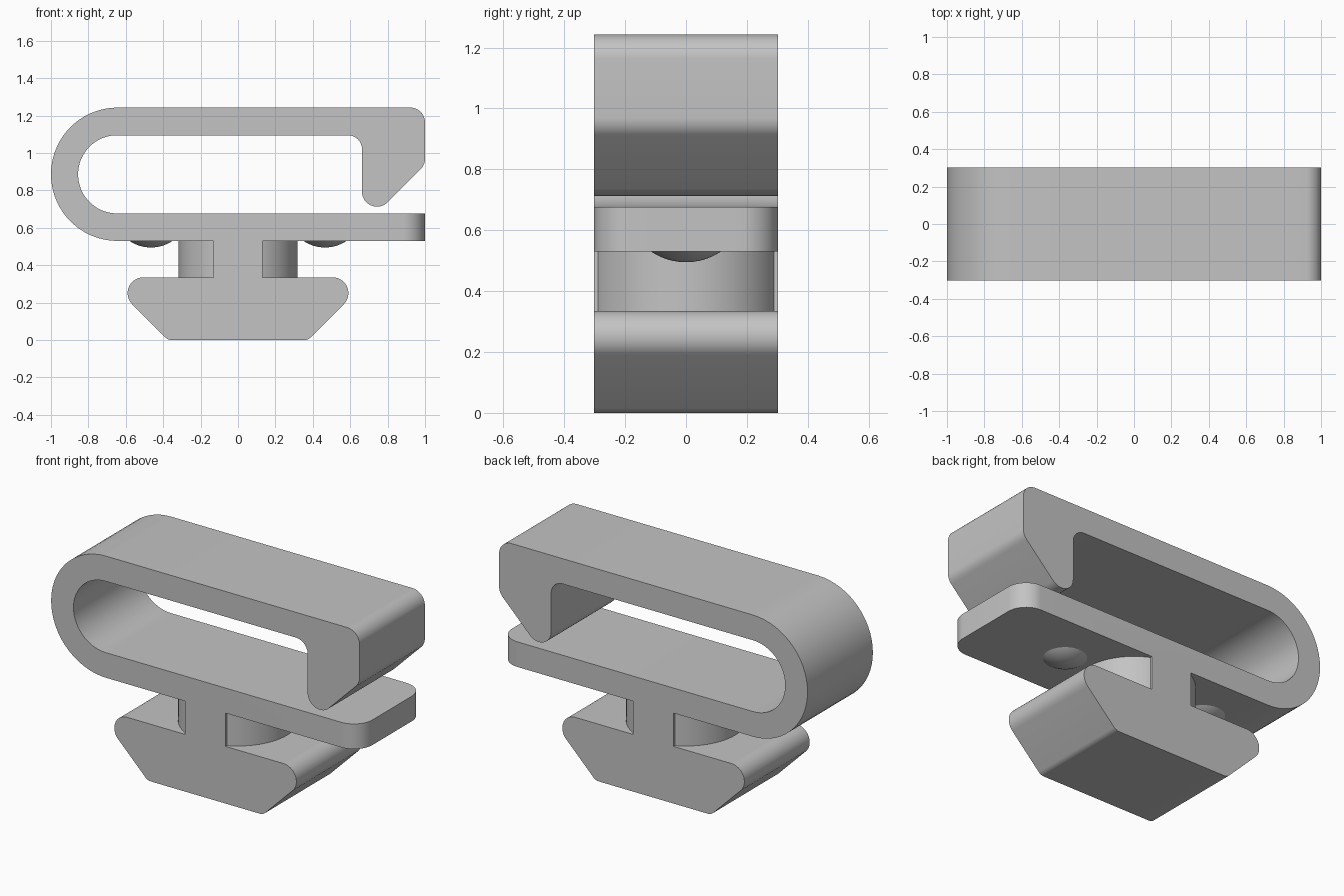
import bpy, bmesh, math
from mathutils import Vector

if "Cube" in bpy.data.objects:
    bpy.data.objects.remove(bpy.data.objects["Cube"])

HALF = 0.3025                       # half depth of the extruded body
STRIP_LOW, STRIP_TOP = 0.53, 0.677  # lower arm of the clip
BASE_TOP = 0.335

grey = bpy.data.materials.new("plain_grey")
grey.use_nodes = True
grey.diffuse_color = (0.55, 0.55, 0.55, 1)
grey.node_tree.nodes["Principled BSDF"].inputs["Base Color"].default_value = grey.diffuse_color


def finish(bm, name):
    bmesh.ops.recalc_face_normals(bm, faces=bm.faces[:])
    mesh = bpy.data.meshes.new(name)
    bm.to_mesh(mesh)
    bm.free()
    mesh.materials.append(grey)
    obj = bpy.data.objects.new(name, mesh)
    bpy.context.collection.objects.link(obj)
    bpy.ops.object.select_all(action='DESELECT')
    obj.select_set(True)
    bpy.context.view_layer.objects.active = obj
    bpy.ops.object.shade_smooth_by_angle(angle=math.radians(30))
    return obj


def fillet(corners):
    """Round each (x, z, radius) corner of a closed outline."""
    out = []
    for i, (x, z, r) in enumerate(corners):
        p = Vector((x, z))
        if not r:
            out.append(p)
            continue
        a = (Vector(corners[i - 1][:2]) - p).normalized()
        b = (Vector(corners[(i + 1) % len(corners)][:2]) - p).normalized()
        half = a.angle(b) / 2
        centre = p + (a + b).normalized() * (r / math.sin(half))
        start = p + a * (r / math.tan(half)) - centre
        end = p + b * (r / math.tan(half)) - centre
        sweep = math.pi - 2 * half
        steps = max(4, round(sweep / math.radians(6)))
        for k in range(steps + 1):
            t = sweep * k / steps
            out.append(centre + (start * math.sin(sweep - t) + end * math.sin(t)) / math.sin(sweep))
    return out


def extrude(bm, points, offset):
    face = bm.faces.new([bm.verts.new(p) for p in points])
    result = bmesh.ops.extrude_face_region(bm, geom=[face])
    moved = [v for v in result["geom"] if isinstance(v, bmesh.types.BMVert)]
    bmesh.ops.translate(bm, verts=moved, vec=offset)


# Clip, neck and foot share one outline
outline = fillet([
    (-0.374, 0, 0.05), (0.374, 0, 0.05), (0.709, BASE_TOP, 0.084),   # foot
    (0.132, BASE_TOP, 0), (0.132, STRIP_LOW, 0),                     # neck
    (1, STRIP_LOW, 0), (1, STRIP_TOP, 0),                            # lower arm
    (-0.855, STRIP_TOP, 0.2085), (-0.855, 1.095, 0.2085),            # inner bend
    (0.663, 1.095, 0.075), (0.663, 0.6, 0.08),                       # hook
    (1, 0.937, 0.08), (1, 1.243, 0.08),
    (-1, 1.243, 0.356), (-1, STRIP_LOW, 0.356),                      # outer bend
    (-0.132, STRIP_LOW, 0), (-0.132, BASE_TOP, 0),
    (-0.709, BASE_TOP, 0.084)])
bm = bmesh.new()
extrude(bm, [(p.x, -HALF, p.y) for p in outline], (0, 2 * HALF, 0))

# Round the free corners of the lower arm
tips = [e for e in bm.edges
        if all(v.co.x > 0.99 and v.co.z < 0.7 for v in e.verts)
        and abs(e.verts[0].co.y - e.verts[1].co.y) < 0.01]
bmesh.ops.bevel(bm, geom=tips, offset=0.12, segments=14, profile=0.5, affect='EDGES')
finish(bm, "clip_body")

# Round drum around the neck, trimmed to the body depth
bm = bmesh.new()
ring = []
for k in range(96):
    a = math.tau * (k + 0.5) / 96
    y = 0.318 * math.sin(a)
    ring.append((0.318 * math.cos(a), max(-HALF + 0.002, min(HALF - 0.002, y)), BASE_TOP - 0.01))
extrude(bm, ring, (0, 0, STRIP_LOW - BASE_TOP + 0.02))
finish(bm, "neck_drum")

# Shallow domes under the lower arm
for name, x in (("left_dome", 0.465), ("right_dome", -0.465)):
    bm = bmesh.new()
    radius = 0.206
    bmesh.ops.create_uvsphere(bm, u_segments=48, v_segments=48, radius=radius)
    bmesh.ops.translate(bm, verts=bm.verts[:], vec=(x, 0, 0.495 + radius))
    bmesh.ops.bisect_plane(bm, geom=bm.verts[:] + bm.edges[:] + bm.faces[:],
                           plane_co=(0, 0, STRIP_LOW + 0.005), plane_no=(0, 0, 1),
                           clear_outer=True)
    finish(bm, name)
